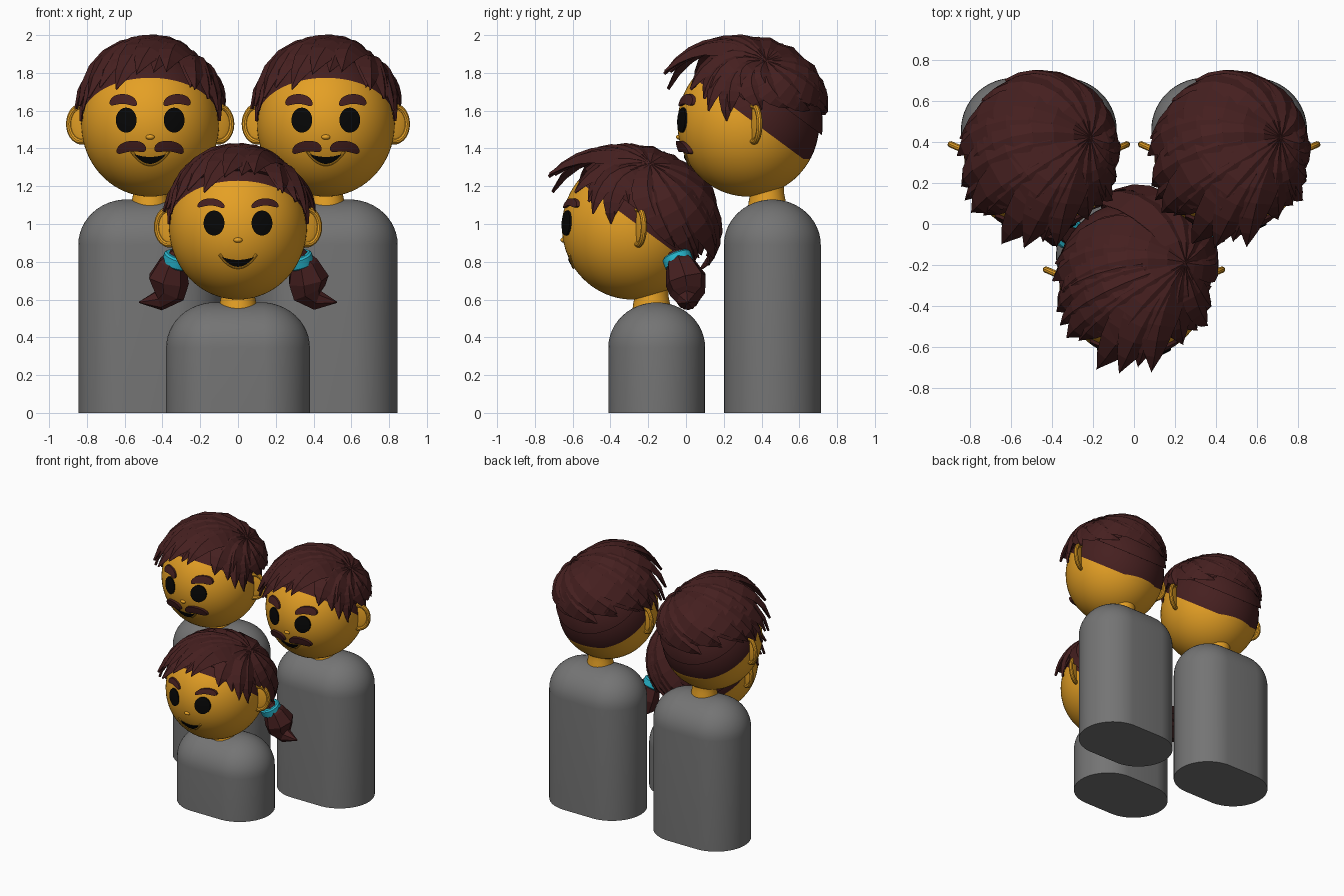
import bpy, bmesh, math, random
from mathutils import Vector as V, Matrix

if "Cube" in bpy.data.objects:
    bpy.data.objects.remove(bpy.data.objects["Cube"])


def material(name, rgb):
    m = bpy.data.materials.new(name)
    m.use_nodes = True
    m.diffuse_color = (*rgb, 1)
    m.node_tree.nodes["Principled BSDF"].inputs["Base Color"].default_value = (*rgb, 1)
    return m


SKIN = material("golden skin", (0.78, 0.35, 0.018))
HAIR = material("dark brown hair", (0.06, 0.014, 0.014))
GREY = material("grey body", (0.175, 0.175, 0.175))
BLACK = material("black", (0.002, 0.002, 0.002))
TEAL = material("teal tie", (0.02, 0.46, 0.6))

HEAD = V((0, 0.33, 1.53))       # head centre
RAD = V((0.365, 0.375, 0.385))  # head radii
HAIRLINE = (V((0, 0.37, 1.53)), V((0, 0.74, 1)).normalized())


def finish(name, bm, mats, offset, smooth=True):
    bmesh.ops.remove_doubles(bm, verts=bm.verts, dist=0.0004)
    bmesh.ops.recalc_face_normals(bm, faces=bm.faces)
    me = bpy.data.meshes.new(name)
    bm.to_mesh(me)
    bm.free()
    for m in mats:
        me.materials.append(m)
    ob = bpy.data.objects.new(name, me)
    bpy.context.collection.objects.link(ob)
    ob.location = offset
    if smooth:
        bpy.ops.object.select_all(action='DESELECT')
        ob.select_set(True)
        bpy.context.view_layer.objects.active = ob
        bpy.ops.object.shade_smooth_by_angle(angle=math.radians(35))


def loft(bm, rings):
    rows = [[bm.verts.new(p) for p in ring] for ring in rings]
    n = len(rows[0])
    for a, b in zip(rows, rows[1:]):
        for i in range(n):
            j = (i + 1) % n
            bm.faces.new((a[i], a[j], b[j], b[i]))
    bm.faces.new(rows[0])
    bm.faces.new(rows[-1][::-1])


def sweep(bm, path, sizes, normals, sides):
    """Elliptical section (width, height) carried along a path."""
    rings = []
    for i, p in enumerate(path):
        tan = (path[min(i + 1, len(path) - 1)] - path[max(i - 1, 0)]).normalized()
        side = tan.cross(normals[i]).normalized()
        up = side.cross(tan)
        w, h = sizes[i]
        rings.append([p + side * w * math.cos(a) + up * h * math.sin(a)
                      for a in (math.tau * k / sides for k in range(sides))])
    loft(bm, rings)


def tube(bm, path, radii, sides=12):
    sweep(bm, [V(p) for p in path], [(r, r) for r in radii], [V((0, 1, 0.1))] * len(path), sides)


def ball(bm, centre, radii, u=48, v=32):
    m = Matrix.Translation(centre) @ Matrix.Diagonal((*radii, 1))
    bmesh.ops.create_uvsphere(bm, u_segments=u, v_segments=v, radius=1, matrix=m)


def face_point(x, z, out):
    q = 1 - (x / RAD.x) ** 2 - ((z - HEAD.z) / RAD.z) ** 2
    return V((x, HEAD.y - RAD.y * math.sqrt(q) - out, z))


def plate(bm, x0, x1, low, high, out, n=18):
    """Thin plate on the face between two height curves of t in 0..1."""
    rings = []
    for i in range(n + 1):
        t = (1 - math.cos(math.pi * i / n)) / 2
        x, lo, hi = x0 + (x1 - x0) * t, low(t), high(t)
        zs = [lo + (hi - lo) * k / 6 for k in range(7)]
        rings.append([face_point(x, z, out) for z in zs]
                     + [face_point(x, z, -0.01) for z in reversed(zs)])
    loft(bm, rings)


def direction(az, el):
    a, e = math.radians(az), math.radians(el)
    return V((math.cos(a) * math.cos(e), math.sin(a) * math.cos(e), math.sin(e)))


def on_head(d, r):
    return HEAD + V([d[k] * RAD[k] * r for k in range(3)])


def lock(bm, az, el, tip, width, bulge, lift):
    """One pointed lock of hair from the crown to a tip around the head."""
    crown, end = direction(20, 50), direction(az, el)
    axis = crown.cross(end).normalized()
    path, sizes, normals = [], [], []
    for i in range(9):
        t = i / 8
        d = crown.slerp(end, t) - axis * 0.18 * math.sin(math.pi * t)
        d.normalize()
        r = 1.06 + (tip - 1.06) * t * t + bulge * math.sin(math.pi * t) + lift * (1 - t)
        w = width * min(1, 0.4 + 1.4 * t) * (1 - t ** 3.5) + 0.002
        path.append(on_head(d, r))
        sizes.append((w, 0.008 + w * 0.22))
        normals.append(d)
    sweep(bm, path, sizes, normals, 4)


def hair(child, offset):
    random.seed(11)
    bm = bmesh.new()
    for count, shorter, lift in ((17, 0, 0), (13, 7, 0.03)):
        for i in range(count):
            az = -180 + 360 * (i + 0.5 * (lift > 0)) / count + random.uniform(-5, 5)
            s = math.sin(math.radians(az))
            f = max(0, -s) ** 2
            side_front = -68 < az < 0
            el = 11 + f * (21 if side_front else 17)
            tip = 1.07 + f * ((0.14 if side_front else 0.31) - 3 * lift)
            bulge = -0.03 if child else 0.055
            if child and 20 < az < 160:
                # long back hair, pulled up where the ties sit
                el, tip, bulge = -24 if s > 0.75 else -15, 1.1 + 0.1 * s, 0.07 * s
            el += shorter + random.uniform(-5, 4)
            width = 0.118 - 0.03 * math.cos(math.radians(az))
            lock(bm, az, el, tip + random.uniform(-0.02, 0.03), width, bulge, lift)
    # sideburns
    for az, el, tip in ((-17, 2, 1.05), (-30, 9, 1.14), (197, 2, 1.05), (210, 9, 1.14)):
        lock(bm, az, el, tip, 0.07, 0.03, 0)
    finish("hair_locks", bm, [HAIR], offset, smooth=False)

    # solid cap under the locks
    bm = bmesh.new()
    ball(bm, HEAD, RAD * 1.05)
    co, no = HAIRLINE
    bmesh.ops.bisect_plane(bm, geom=bm.verts[:] + bm.edges[:] + bm.faces[:],
                           plane_co=co + no * (0.07 if child else 0.16), plane_no=no, clear_inner=True)
    bmesh.ops.holes_fill(bm, edges=[e for e in bm.edges if e.is_boundary])
    finish("hair_cap", bm, [HAIR], offset)


def figure(offset, child):
    # rounded body with a stadium-shaped section
    floor = -offset[2]
    bm = bmesh.new()
    levels = [(1, floor), (1, 0.89)]
    levels += [(max(math.cos(a), 0.02), 0.89 + 0.24 * math.sin(a))
               for a in (math.pi / 2 * k / 12 for k in range(1, 13))]
    angles = [math.tau * (k + 0.5) / 48 for k in range(48)]
    loft(bm, [[V((0.257 * k * math.cos(a) + math.copysign(0.124, math.cos(a)),
                  0.457 + 0.257 * k * math.sin(a), z)) for a in angles] for k, z in levels])
    finish("body", bm, [GREY], offset)

    # neck
    bm = bmesh.new()
    tube(bm, [(0, 0.43, z) for z in (1.07, 1.12, 1.16, 1.2, 1.24)],
         (0.104, 0.098, 0.09, 0.088, 0.09), 32)
    finish("neck", bm, [SKIN], offset)

    # head, with the short hair at the back cut in
    bm = bmesh.new()
    ball(bm, HEAD, RAD, 64, 40)
    cuts = (HAIRLINE, (V((0, 0, 1.345)), V((0, 0, 1))))
    for co, no in cuts:
        bmesh.ops.bisect_plane(bm, geom=bm.verts[:] + bm.edges[:] + bm.faces[:], plane_co=co, plane_no=no)
    for f in bm.faces:
        c = f.calc_center_median()
        f.material_index = int(all((c - co).dot(no) > 0 for co, no in cuts))
    finish("head", bm, [SKIN, HAIR], offset)

    # nose and lip line
    bm = bmesh.new()
    ball(bm, face_point(0, 1.46, -0.004), (0.024, 0.018, 0.014), 20, 12)
    xs = [-0.098 + 0.196 * k / 16 for k in range(17)]
    tube(bm, [face_point(x, 1.315 + 0.065 * (x / 0.095) ** 2, 0.002) for x in xs], [0.008] * 17, 8)
    finish("nose_and_lip", bm, [SKIN], offset)

    # mouth
    bm = bmesh.new()
    plate(bm, -0.085, 0.085, lambda t: 1.318 + 0.052 * (2 * t - 1) ** 2,
          lambda t: 1.355 + 0.015 * (2 * t - 1) ** 2, 0.008)
    finish("mouth", bm, [BLACK], offset)

    for s, side in ((1, "left"), (-1, "right")):
        # eye
        bm = bmesh.new()
        oval = lambda t: 0.066 * math.sqrt(max(0, 1 - (2 * t - 1) ** 2))
        plate(bm, s * 0.072, s * 0.182, lambda t: 1.55 - oval(t), lambda t: 1.55 + oval(t), 0.0095)
        finish(side + "_eye", bm, [BLACK], offset)

        # eyebrow
        bm = bmesh.new()
        thick = 0.019 if child else 0.026
        arch = lambda t: 1.637 + 0.09 * t * (1.05 - t)
        taper = lambda t: thick * (1 - abs(2 * t - 1) ** 5) ** 0.5
        plate(bm, s * 0.07, s * 0.215, lambda t: arch(t) - taper(t), lambda t: arch(t) + taper(t), 0.016)
        finish(side + "_eyebrow", bm, [HAIR], offset)

        # moustache half
        if not child:
            bm = bmesh.new()
            curve = lambda t: 1.398 + 0.08 * t * (0.85 - t)
            bushy = lambda t: 0.028 * (1 - abs(2 * t - 1) ** 5) ** 0.5
            plate(bm, s * 0.022, s * 0.178, lambda t: curve(t) - bushy(t), lambda t: curve(t) + bushy(t), 0.024)
            finish(side + "_moustache", bm, [HAIR], offset)

        # ear: thin shell with a raised rim, leaning backwards
        bm = bmesh.new()
        ball(bm, V((0, 0, 0)), (0.072, 0.012, 0.092), 24, 16)
        arc = [math.radians(-110 + 220 * k / 16) for k in range(17)]
        tube(bm, [(0.074 * math.cos(a), 0, 0.094 * math.sin(a)) for a in arc], [0.016] * 17, 10)
        bmesh.ops.transform(bm, verts=bm.verts,
                            matrix=Matrix.Translation((0.362, 0.36, 1.53)) @ Matrix.Rotation(0.4, 4, 'Z'))
        for v in bm.verts:
            v.co.x *= s
        finish(side + "_ear", bm, [SKIN], offset)

        # pigtail and its tie
        if child:
            bm = bmesh.new()
            tube(bm, [(s * 0.31, 0.555, 1.39), (s * 0.345, 0.58, 1.33), (s * 0.37, 0.61, 1.25),
                      (s * 0.375, 0.62, 1.18), (s * 0.42, 0.62, 1.14), (s * 0.525, 0.62, 1.13)],
                 (0.045, 0.08, 0.112, 0.095, 0.055, 0.003), 7)
            finish(side + "_pigtail", bm, [HAIR], offset, smooth=False)
            bm = bmesh.new()
            top, low = V((s * 0.312, 0.558, 1.383)), V((s * 0.328, 0.58, 1.325))
            tube(bm, [top.lerp(low, t) for t in (0, 0.15, 0.85, 1)], (0.068, 0.078, 0.078, 0.068), 24)
            finish(side + "_hair_tie", bm, [TEAL], offset)

    hair(child, offset)


figure((-0.465, 0, 0), False)
figure((0.465, 0, 0), False)
figure((0, -0.612, -0.545), True)
